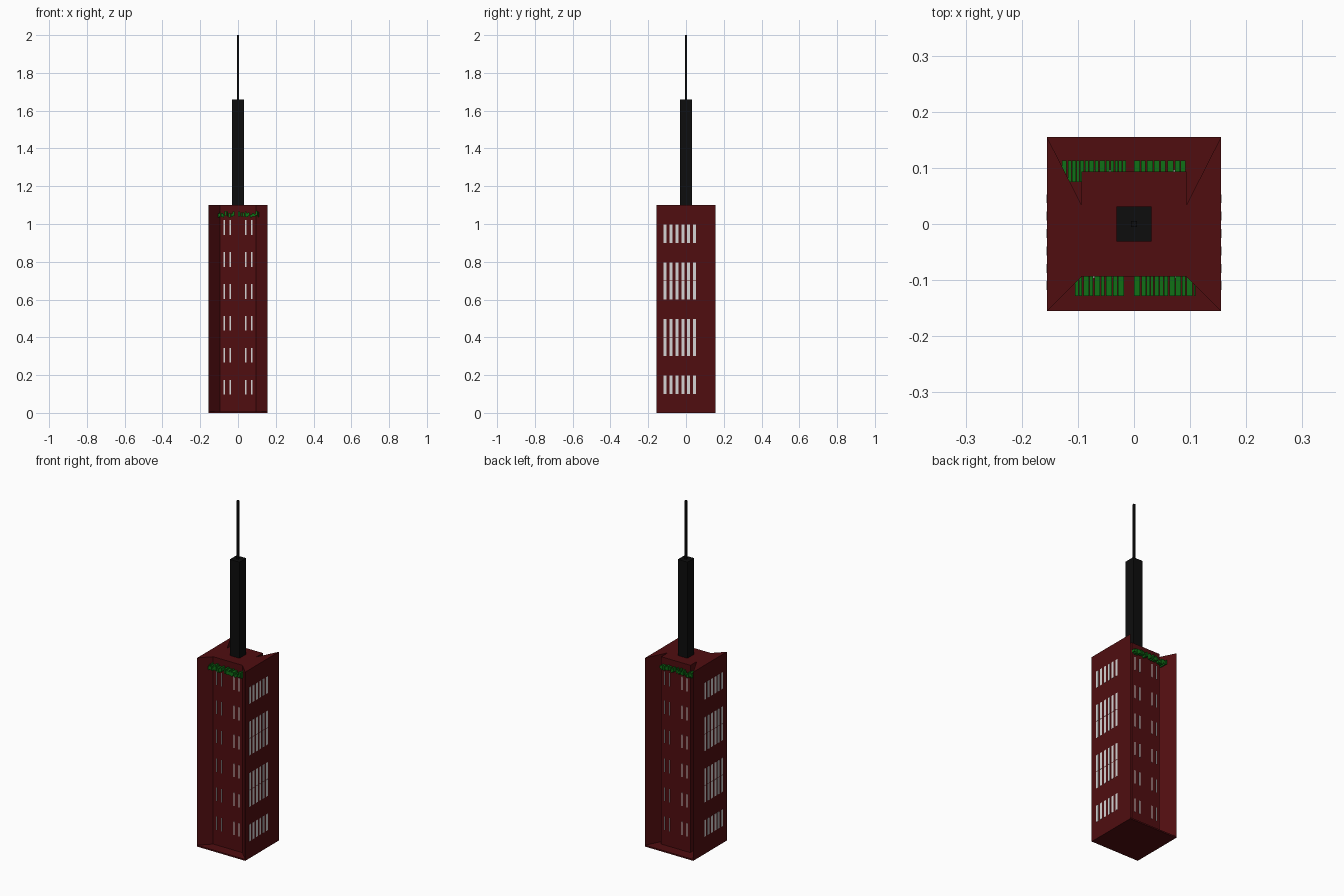
import bpy
import bmesh
import random
from mathutils import Matrix, Vector

random.seed(4)
scene_cube = bpy.data.objects.get("Cube")
if scene_cube:
    bpy.data.objects.remove(scene_cube, do_unlink=True)


def make_material(name, rgb):
    mat = bpy.data.materials.new(name)
    mat.use_nodes = True
    color = (*rgb, 1)
    mat.diffuse_color = color
    mat.node_tree.nodes["Principled BSDF"].inputs["Base Color"].default_value = color
    return mat


red = make_material("dark red wall", (0.08, 0.004, 0.005))
black = make_material("black mast", (0.004, 0.004, 0.004))
glass = make_material("pale window", (0.66, 0.66, 0.66))
green = make_material("sign green", (0.005, 0.16, 0.008))


def finish(bm, name, mat):
    mesh = bpy.data.meshes.new(name)
    bmesh.ops.recalc_face_normals(bm, faces=bm.faces)
    bm.to_mesh(mesh)
    bm.free()
    mesh.materials.append(mat)
    obj = bpy.data.objects.new(name, mesh)
    bpy.context.collection.objects.link(obj)
    return obj


def add_box(bm, low, high):
    low, high = Vector(low), Vector(high)
    place = Matrix.Translation((low + high) / 2) @ Matrix.Diagonal((*(high - low), 1))
    bmesh.ops.create_cube(bm, size=1, matrix=place)


def box(name, low, high, mat):
    bm = bmesh.new()
    add_box(bm, low, high)
    return finish(bm, name, mat)


HALF, INNER, ROOF, FLOOR = 0.155, 0.094, 1.1, 0.008

# Tower: footprint with a splayed recess in front and notched corners behind
right_half = [(INNER, -INNER), (HALF, -HALF), (HALF, HALF), (INNER, 0.035), (INNER, INNER)]
outline = right_half + [(-x, y) for x, y in reversed(right_half)]
bm = bmesh.new()
base = bm.faces.new([bm.verts.new((x, y, FLOOR)) for x, y in outline])
top = bmesh.ops.extrude_face_region(bm, geom=[base])["geom"]
bmesh.ops.translate(bm, vec=(0, 0, ROOF - FLOOR),
                    verts=[v for v in top if isinstance(v, bmesh.types.BMVert)])
finish(bm, "tower_body", red)
box("ground_slab", (-HALF, -HALF, 0), (HALF, HALF, FLOOR), red)

# Mast and antenna
box("roof_mast", (-0.031, -0.031, ROOF), (0.031, 0.031, 1.66), black)
box("antenna", (-0.005, -0.005, 1.66), (0.005, 0.005, 2), black)

# Slit windows in pairs on the recessed front and back walls
for side, name in ((-1, "front_windows"), (1, "back_windows")):
    bm = bmesh.new()
    for row in range(6):
        z = 0.097 + row * 0.169
        for x in (-0.073, -0.041, 0.041, 0.073):
            ys = sorted((side * (INNER - 0.002), side * (INNER + 0.002)))
            add_box(bm, (x - 0.003, ys[0], z), (x + 0.003, ys[1], z + 0.078))
    finish(bm, name, glass)

# Six-column window bands on both flanks
for side, name in ((-1, "right_windows"), (1, "left_windows")):
    bm = bmesh.new()
    for z in (0.1, 0.3, 0.4, 0.6, 0.7, 0.9):
        for column in range(6):
            y = -0.11 + column * 0.031
            xs = sorted((side * (HALF - 0.002), side * (HALF + 0.001)))
            add_box(bm, (xs[0], y - 0.008, z), (xs[1], y + 0.008, z + 0.097))
    finish(bm, name, glass)


# Green sign ornaments: two runs of short upright bars under each roof edge
def sign(name, y_low, y_high, runs):
    bm = bmesh.new()
    for start, end in runs:
        x = start
        while x < end:
            width = min(random.uniform(0.005, 0.011), end - x)
            bottom = random.uniform(1.034, 1.045)
            add_box(bm, (x, y_low, bottom),
                    (x + width, y_high, bottom + random.uniform(0.014, 0.028)))
            x += width + random.uniform(0.0005, 0.003)
    finish(bm, name, green)


sign("front_sign", -0.128, -0.09, ((-0.105, -0.018), (0, 0.11)))
sign("back_sign", 0.075, 0.113, ((-0.128, -0.014), (0, 0.092)))
